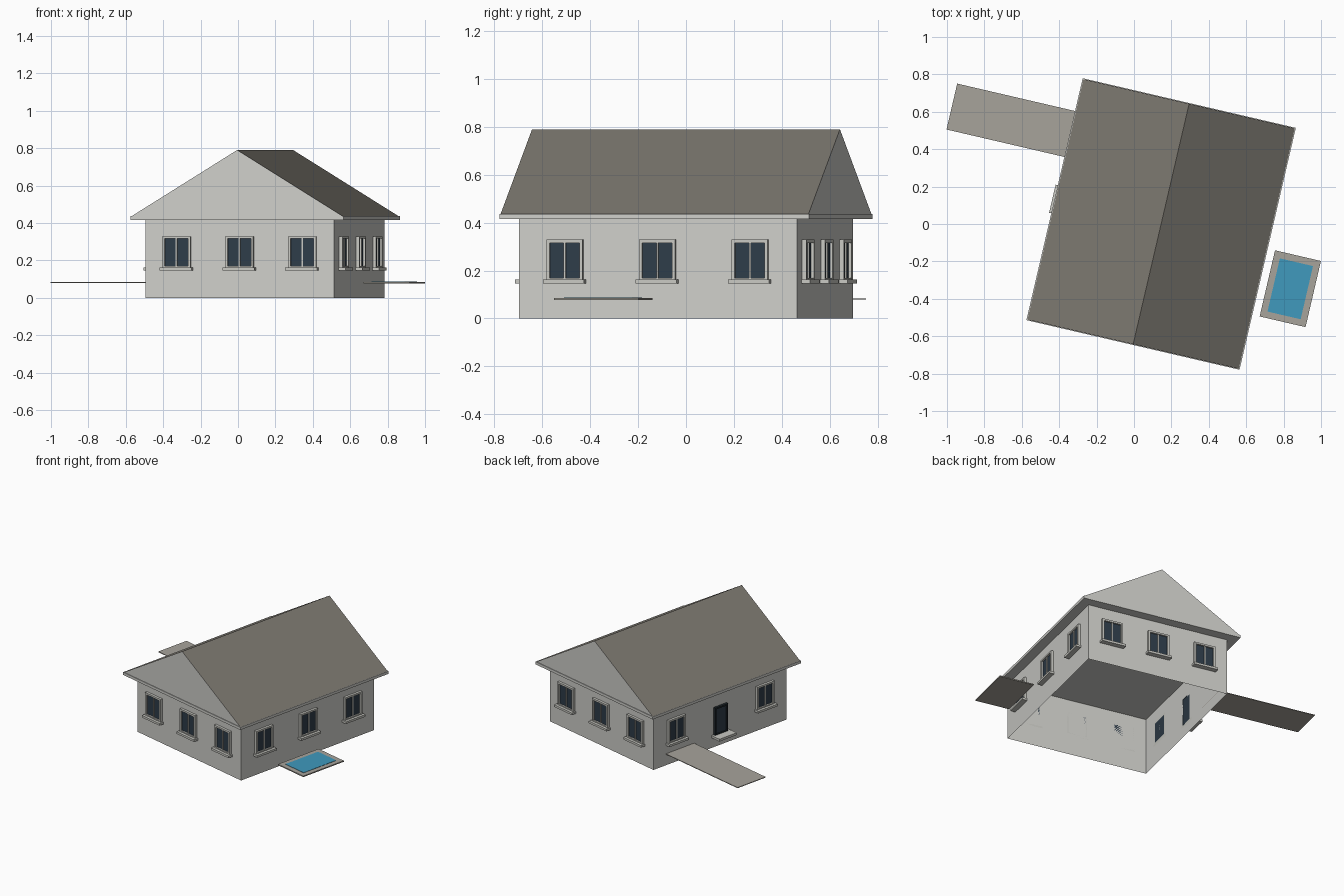
import bpy, bmesh, math
from mathutils import Matrix, Vector

if "Cube" in bpy.data.objects:
    bpy.data.objects.remove(bpy.data.objects["Cube"], do_unlink=True)


def material(name, rgb):
    m = bpy.data.materials.new(name)
    m.use_nodes = True
    col = (*rgb, 1)
    m.diffuse_color = col
    m.node_tree.nodes["Principled BSDF"].inputs["Base Color"].default_value = col
    return m


PLASTER = material("plaster", (0.62, 0.62, 0.59))
TRIM = material("trim", (0.58, 0.58, 0.54))
ROOF = material("roof_grey", (0.20, 0.186, 0.16))
PAVING = material("paving", (0.39, 0.37, 0.33))
WATER = material("water_blue", (0.05, 0.32, 0.51))
GLASS = material("dark_glass", (0.027, 0.045, 0.065))
DOOR = material("door_dark", (0.013, 0.02, 0.025))

# Whole plot is turned on the ground
PLOT = Matrix.Translation((0.145, 0, 0)) @ Matrix.Rotation(math.radians(-13.1), 4, "Z")
HALF_W, HALF_L, WALL_H = 0.517, 0.596, 0.416
ROOF_W, ROOF_L, EAVE, RIDGE = 0.58, 0.66, 0.436, 0.79


def finish(name, bm, mats, place=Matrix()):
    bmesh.ops.recalc_face_normals(bm, faces=bm.faces)
    mesh = bpy.data.meshes.new(name)
    bm.to_mesh(mesh)
    bm.free()
    for m in mats:
        mesh.materials.append(m)
    ob = bpy.data.objects.new(name, mesh)
    ob.matrix_world = PLOT @ place
    bpy.context.collection.objects.link(ob)
    return ob


def add_box(bm, x0, x1, y0, y1, z0, z1):
    mid = Vector(((x0 + x1) / 2, (y0 + y1) / 2, (z0 + z1) / 2))
    size = Matrix.Diagonal((x1 - x0, y1 - y0, z1 - z0, 1))
    return bmesh.ops.create_cube(bm, size=1, matrix=Matrix.Translation(mid) @ size)


def box(name, mat, bounds, place=Matrix()):
    bm = bmesh.new()
    add_box(bm, *bounds)
    return finish(name, bm, [mat], place)


def frame(name, mat, half, z0, z1, bar, depth, place, mullion):
    """Rectangular surround standing out from the wall plane y = 0."""
    bm = bmesh.new()
    for s in (-1, 1):
        a, b = sorted((s * half, s * (half - bar)))
        add_box(bm, a, b, -depth, 0, z0, z1)
    inner = half - bar
    add_box(bm, -inner, inner, -depth, 0, z1 - bar, z1)
    add_box(bm, -inner, inner, -depth, 0, z0, z0 + bar * 0.6)
    if mullion:
        add_box(bm, -0.004, 0.004, -depth * 0.7, 0, z0, z1 - bar)
    finish(name, bm, [mat], place)


def window(tag, place):
    frame("window_frame_" + tag, TRIM, 0.077, 0.162, 0.329, 0.013, 0.018, place, True)
    box("window_glass_" + tag, GLASS, (-0.065, 0.065, -0.006, 0, 0.165, 0.318), place)
    box("window_sill_" + tag, TRIM, (-0.088, 0.088, -0.037, 0, 0.146, 0.162), place)


# Walls: open shell without floor or top
bm = bmesh.new()
add_box(bm, -HALF_W, HALF_W, -HALF_L, HALF_L, 0, WALL_H)
bm.normal_update()
caps = [f for f in bm.faces if abs(f.normal.z) > 0.9]
bmesh.ops.delete(bm, geom=caps, context="FACES_ONLY")
finish("walls", bm, [PLASTER])

# Eave slab
box("eave_slab", PLASTER, (-ROOF_W - 0.005, ROOF_W + 0.005,
                           -ROOF_L - 0.004, ROOF_L + 0.004, WALL_H, EAVE))

# Gable roof: slopes in roof colour, gable ends in plaster
bm = bmesh.new()
profile = [(-ROOF_W, EAVE), (ROOF_W, EAVE), (0, RIDGE)]
gable = bm.faces.new([bm.verts.new((x, -ROOF_L, z)) for x, z in profile])
ext = bmesh.ops.extrude_face_region(bm, geom=[gable], use_keep_orig=True)
moved = [v for v in ext["geom"] if isinstance(v, bmesh.types.BMVert)]
bmesh.ops.translate(bm, verts=moved, vec=(0, 2 * ROOF_L, 0))
bm.normal_update()
for f in bm.faces:
    f.material_index = 1 if abs(f.normal.x) > 0.2 else 0
finish("gable_roof", bm, [PLASTER, ROOF])

# Windows and door, wall by wall
for turn, (side, dist, step) in enumerate((
        ("front", HALF_L, 0.345), ("left", HALF_W, 0.397),
        ("back", HALF_L, 0.345), ("right", HALF_W, 0.397))):
    spin = Matrix.Rotation(turn * math.pi / 2, 4, "Z")
    for i in (-1, 0, 1):
        place = spin @ Matrix.Translation((i * step, -dist, 0))
        if side == "right" and i == 0:
            frame("door_frame", DOOR, 0.058, 0.09, 0.293, 0.012, 0.018, place, False)
            box("door_panel", GLASS, (-0.047, 0.047, -0.008, 0, 0.092, 0.283), place)
            box("door_step", TRIM, (-0.077, 0.077, -0.08, 0, 0.075, 0.092), place)
        else:
            window(f"{side}_{i + 2}", place)

# Path beside the house
box("path", PAVING, (-1.232, -HALF_W, 0.232, 0.484, 0.079, 0.084))

# Pool with paved surround
box("pool_surround", PAVING, (0.625, 0.877, -0.362, 0.001, 0.077, 0.085))
box("pool_water", WATER, (0.66, 0.842, -0.327, -0.035, 0.084, 0.087))
